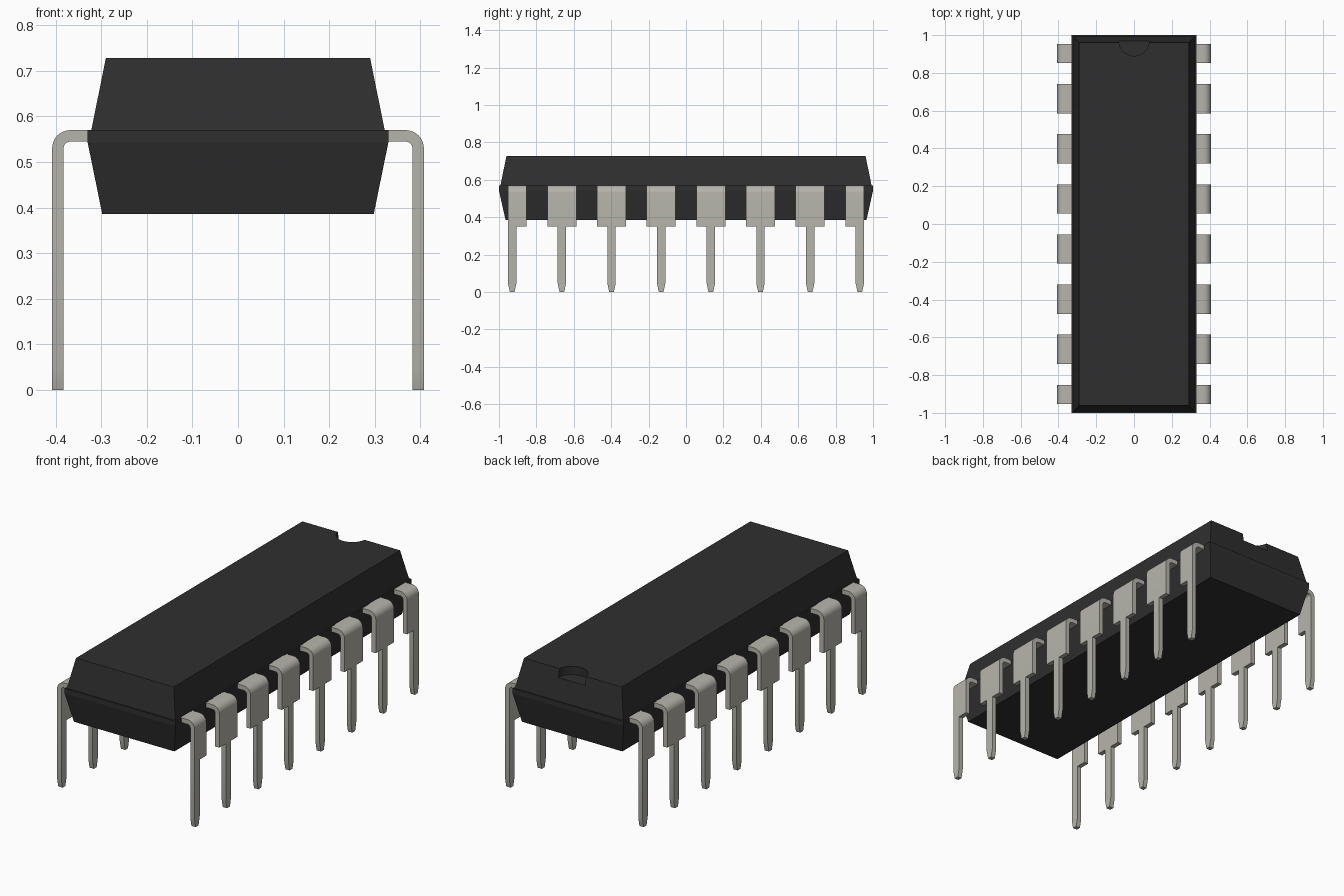
import bpy, bmesh
from math import sin, cos, pi

if "Cube" in bpy.data.objects:
    bpy.data.objects.remove(bpy.data.objects["Cube"])


def material(name, rgb):
    m = bpy.data.materials.new(name)
    m.diffuse_color = (*rgb, 1)
    m.use_nodes = True
    m.node_tree.nodes["Principled BSDF"].inputs["Base Color"].default_value = m.diffuse_color
    return m


def to_object(name, bm, mat=None):
    mesh = bpy.data.meshes.new(name)
    bm.to_mesh(mesh)
    bm.free()
    obj = bpy.data.objects.new(name, mesh)
    bpy.context.collection.objects.link(obj)
    if mat:
        mesh.materials.append(mat)
    return obj


black = material("black_plastic", (0.028, 0.028, 0.028))
metal = material("tinned_metal", (0.47, 0.46, 0.41))

# Body: stacked rectangles (half width, half length, height)
sections = [(0.298, 0.965, 0.386), (0.33, 1.0, 0.543), (0.33, 1.0, 0.57),
            (0.322, 0.992, 0.57), (0.29, 0.96, 0.728)]
bm = bmesh.new()
rings = [[bm.verts.new((sx * hx, sy * hy, z))
          for sx, sy in ((-1, -1), (1, -1), (1, 1), (-1, 1))]
         for hx, hy, z in sections]
for a, b in zip(rings, rings[1:]):
    for i in range(4):
        j = (i + 1) % 4
        bm.faces.new((a[i], a[j], b[j], b[i]))
bm.faces.new(rings[0][::-1])
bm.faces.new(rings[-1])
body = to_object("chip_body", bm, black)

# Half-round orientation notch at the back end of the top
bpy.ops.mesh.primitive_cylinder_add(vertices=40, radius=0.08, depth=0.12,
                                    location=(0, 0.97, 0.743))
cutter = bpy.context.object
cutter.name = "notch_cutter"
cutter.data.materials.append(black)
cutter.hide_render = True
cutter.display_type = 'WIRE'
cut = body.modifiers.new("notch", 'BOOLEAN')
cut.operation = 'DIFFERENCE'
cut.solver = 'EXACT'
cut.object = cutter

# Pins: bent sheets with a wide shoulder and a narrow tapered leg
THICK, WIDE, NARROW, TIP = 0.025, 0.0775, 0.0225, 0.012
BEND, OUTER, TOP, PITCH = 0.04, 0.408, 0.57, 0.2655
STEPS = 8
bend = [(OUTER - BEND + BEND * sin(k * pi / 2 / STEPS),
         TOP - BEND + BEND * cos(k * pi / 2 / STEPS)) for k in range(STEPS + 1)]
path = [(0.325, TOP)] + bend + [(OUTER, 0.35), (OUTER, 0.048),
                                (OUTER, 0.012), (OUTER, 0.0)]
shoulder_rows = len(bend) + 1


def add_pin(bm, y, is_end):
    rows = []
    for i, (x, z) in enumerate(path):
        n = NARROW
        if z == 0.012:
            n = TIP + 0.003
        elif z == 0.0:
            n = TIP
        offsets = [-n, n]
        if i <= shoulder_rows:
            offsets = [-WIDE] + offsets + ([] if is_end else [WIDE])
        rows.append([bm.verts.new((x, y + o, z)) for o in offsets])
    for i, (a, b) in enumerate(zip(rows, rows[1:])):
        if i == shoulder_rows:
            a = a[1:3]
        for j in range(len(b) - 1):
            bm.faces.new((a[j], b[j], b[j + 1], a[j + 1]))


bm = bmesh.new()
for k in range(4):
    add_pin(bm, (k + 0.5) * PITCH, k == 3)
pins = to_object("pins", bm, metal)
solid = pins.modifiers.new("thickness", 'SOLIDIFY')
solid.thickness = THICK
solid.offset = -1
solid.use_even_offset = True
mirror = pins.modifiers.new("mirror", 'MIRROR')
mirror.use_axis = (True, True, False)
mirror.use_mirror_merge = False

# Smooth bends, sharp sheet edges
bpy.ops.object.select_all(action='DESELECT')
pins.select_set(True)
bpy.context.view_layer.objects.active = pins
for m in ("thickness", "mirror"):
    bpy.ops.object.modifier_apply(modifier=m)
bpy.ops.object.shade_smooth_by_angle(angle=pi / 6)
